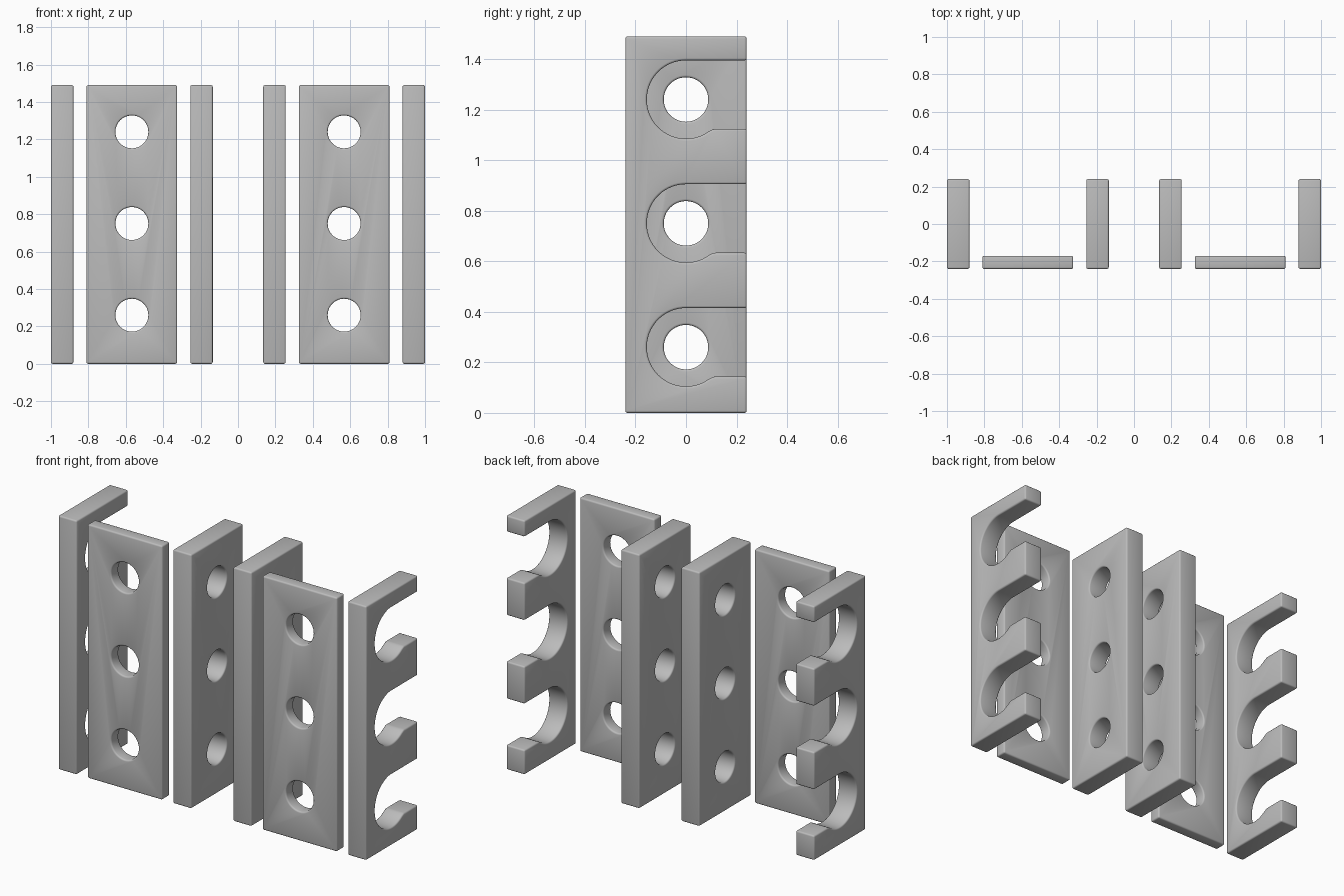
import bpy, bmesh
from math import sin, cos, radians
from mathutils import Vector

cube = bpy.data.objects.get("Cube")
if cube:
    bpy.data.objects.remove(cube)

HEIGHT = 1.49
HALF_DEPTH = 0.24
HOLE_HEIGHTS = (0.26, 0.75, 1.24)

grey = bpy.data.materials.new("plain grey")
grey.use_nodes = True
colour = (0.5, 0.5, 0.5, 1)
grey.diffuse_color = colour
grey.node_tree.nodes["Principled BSDF"].inputs["Base Color"].default_value = colour


def arc(radius, start, end, steps):
    angles = [radians(start + (end - start) * i / steps) for i in range(steps + 1)]
    return [(radius * cos(a), radius * sin(a)) for a in angles]


def make_prism(name, outlines, origin, across, through):
    """Extrude 2D outlines (across, z) from origin along the through vector."""
    bm = bmesh.new()
    for outline in outlines:
        verts = [bm.verts.new(origin + across * u + Vector((0, 0, z))) for u, z in outline]
        face = bm.faces.new(verts)
        result = bmesh.ops.extrude_face_region(bm, geom=[face], use_keep_orig=True)
        moved = [v for v in result["geom"] if isinstance(v, bmesh.types.BMVert)]
        bmesh.ops.translate(bm, verts=moved, vec=through)
    bmesh.ops.recalc_face_normals(bm, faces=bm.faces)
    mesh = bpy.data.meshes.new(name)
    bm.to_mesh(mesh)
    bm.free()
    obj = bpy.data.objects.new(name, mesh)
    bpy.context.collection.objects.link(obj)
    return obj


def make_panel(name, half_width, cut_shape, origin, across, through):
    """Rounded plate with the same cut repeated at each hole height."""
    board = [(-half_width, 0), (half_width, 0), (half_width, HEIGHT), (-half_width, HEIGHT)]
    panel = make_prism(name, [board], origin, across, through)
    panel.data.materials.append(grey)
    cuts = [[(u, z + h) for u, z in cut_shape] for h in HOLE_HEIGHTS]
    cutter = make_prism("cutter", cuts, origin - through, across, through * 3)
    cutter.hide_render = True

    cut = panel.modifiers.new("cut", "BOOLEAN")
    cut.operation = "DIFFERENCE"
    cut.solver = "EXACT"
    cut.object = cutter
    bevel = panel.modifiers.new("rounded edges", "BEVEL")
    bevel.width = 0.009
    bevel.segments = 3
    bevel.limit_method = "ANGLE"
    bevel.angle_limit = radians(25)

    bpy.ops.object.select_all(action="DESELECT")
    bpy.context.view_layer.objects.active = panel
    panel.select_set(True)
    for modifier in ("cut", "rounded edges"):
        bpy.ops.object.modifier_apply(modifier=modifier)
    bpy.data.objects.remove(cutter)
    bpy.ops.object.shade_smooth_by_angle(angle=radians(35))


# Round hole, and a slot open to the back with a raised lower lip
hole = arc(0.088, 0, 360, 48)[:-1]
slot = [(0.3, 0.155)] + arc(0.155, 90, 306, 40) + [(0.11, -0.116), (0.3, -0.116)]

X, Y = Vector((1, 0, 0)), Vector((0, 1, 0))
for side, label in ((1, "left"), (-1, "right")):
    make_panel(label + "_outer_slotted_panel", HALF_DEPTH, slot,
               X * side * 0.88, Y, X * side * 0.12)
    make_panel(label + "_inner_panel", HALF_DEPTH, hole,
               X * side * 0.135, Y, X * side * 0.12)
    make_panel(label + "_front_panel", 0.2425, hole,
               Vector((side * 0.5675, -0.24, 0)), X, Y * 0.07)
